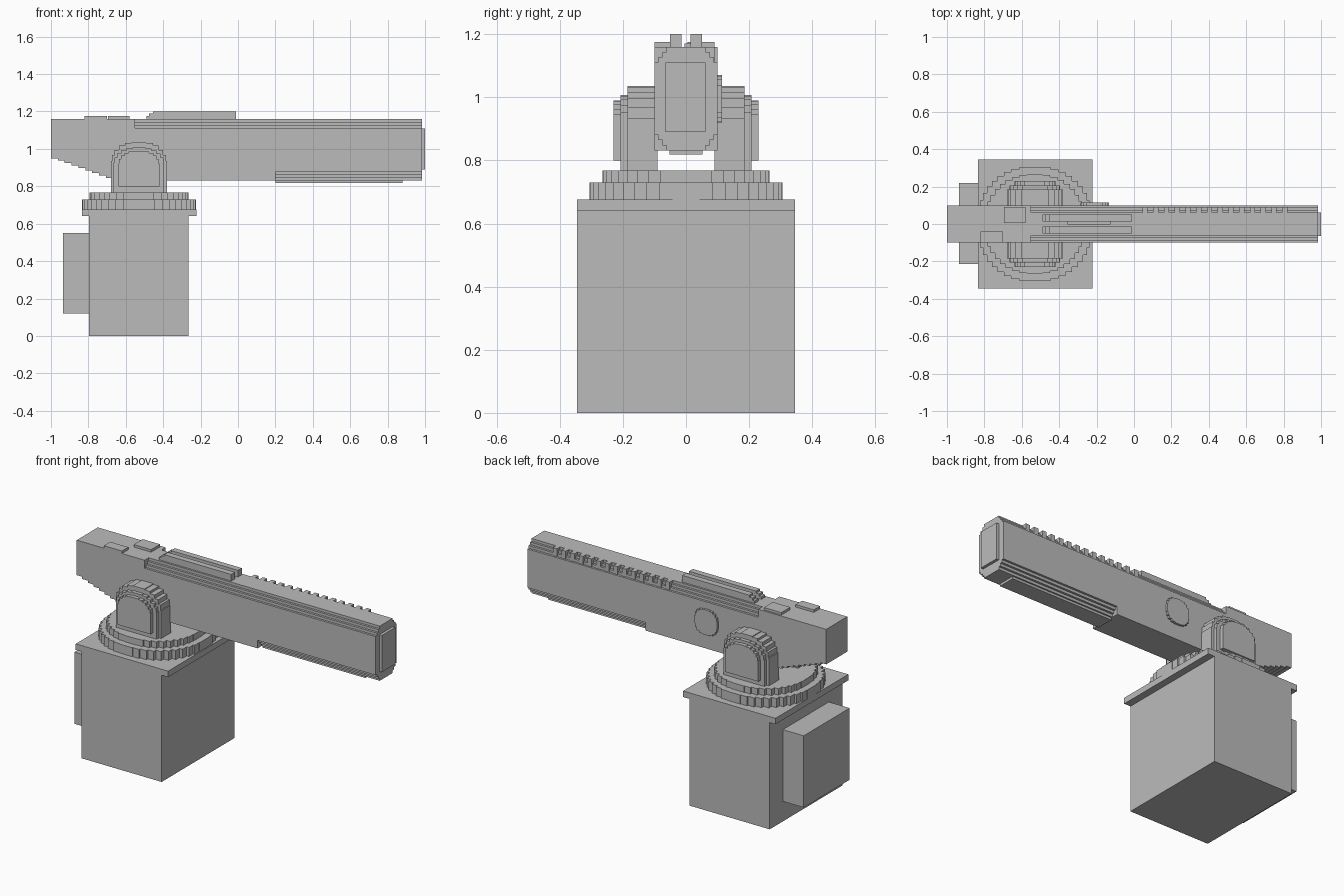
import bpy, bmesh, math
from mathutils import Vector

cube = bpy.data.objects.get("Cube")
if cube:
    bpy.data.objects.remove(cube, do_unlink=True)

grey = bpy.data.materials.new("plain_grey")
grey.use_nodes = True
grey.diffuse_color = (0.5, 0.5, 0.5, 1)
grey.node_tree.nodes["Principled BSDF"].inputs["Base Color"].default_value = (0.5, 0.5, 0.5, 1)


def prism(name, outline, axis, lo, hi):
    """Extrude a flat outline along one axis from lo to hi."""
    place = {"x": lambda a, b: (lo, a, b),
             "y": lambda a, b: (a, lo, b),
             "z": lambda a, b: (a, b, lo)}[axis]
    bm = bmesh.new()
    face = bm.faces.new([bm.verts.new(place(a, b)) for a, b in outline])
    out = bmesh.ops.extrude_face_region(bm, geom=[face])
    shift = Vector([hi - lo if c == axis else 0 for c in "xyz"])
    bmesh.ops.translate(bm, vec=shift, verts=[g for g in out["geom"] if isinstance(g, bmesh.types.BMVert)])
    bmesh.ops.recalc_face_normals(bm, faces=bm.faces)
    mesh = bpy.data.meshes.new(name)
    bm.to_mesh(mesh)
    bm.free()
    mesh.materials.append(grey)
    obj = bpy.data.objects.new(name, mesh)
    bpy.context.collection.objects.link(obj)
    return obj


def box(name, x, y, z):
    return prism(name, [(x[0], y[0]), (x[1], y[0]), (x[1], y[1]), (x[0], y[1])], "z", *z)


def stairs(points, first="v"):
    """Turn a line of points into right-angled steps."""
    path = [points[0]]
    for p, q in zip(points, points[1:]):
        path += [(p[0], q[1]) if first == "v" else (q[0], p[1]), q]
    return path


def quarter(rx, ry, n):
    return stairs([(rx * math.cos(math.pi / 2 * k / n), ry * math.sin(math.pi / 2 * k / n))
                   for k in range(n + 1)])[:-1]


def stepped_disc(name, cu, cv, r, n, axis, lo, hi):
    q = quarter(r, r, n)
    ring = q + [(-a, b) for a, b in reversed(q)]
    ring += [(-a, -b) for a, b in q[1:]] + [(a, -b) for a, b in reversed(q[1:])]
    return prism(name, [(cu + a, cv + b) for a, b in ring], axis, lo, hi)


# Pedestal with rear cabinet and top plate
CX = -0.53
box("pedestal", (-0.797, -0.265), (-0.345, 0.345), (0, 0.64))
box("pedestal_top_plate", (-0.835, -0.222), (-0.345, 0.345), (0.64, 0.676))
box("rear_cabinet", (-0.935, -0.797), (-0.215, 0.22), (0.12, 0.55))

# Turntable rings
stepped_disc("turntable_lower_ring", CX, 0, 0.305, 11, "z", 0.676, 0.73)
stepped_disc("turntable_upper_ring", CX, 0, 0.265, 10, "z", 0.73, 0.768)

# Support arms: arched layers that shrink outward
layers = [("arm", 0.15, 0.768, 1.035, 0.09, 0.185),
          ("arm_step", 0.135, 0.768, 1.007, 0.185, 0.207),
          ("arm_cover", 0.11, 0.80, 0.99, 0.207, 0.23)]
for side, sign in (("left", 1), ("right", -1)):
    for part, half, bottom, top, near, far in layers:
        arc = [(a, 0.90 + b) for a, b in quarter(half, top - 0.90, 6)]
        edge = [(half, bottom)] + arc
        outline = edge + [(-a, b) for a, b in reversed(edge)]
        prism(f"{side}_{part}", [(CX + a, b) for a, b in outline], "y",
              *sorted((sign * near, sign * far)))

# Rear housing with a stepped underside
TOP, LOW, HALF = 1.16, 0.832, 0.1
N = 9
slope = [(-1 + 0.33 * k / N, 0.95 + (LOW - 0.95) * k / N) for k in range(N + 1)]
prism("rear_housing", stairs(slope, "h") + [(-0.55, LOW), (-0.55, TOP), (-1, TOP)], "y", -HALF, HALF)


# Barrel housing: square below near the mount, stepped corners further forward
def corner(z, sign):
    return stairs([(HALF - 0.013 * k, z + sign * 0.016 * k) for k in range(4)],
                  "v" if sign < 0 else "h")


upper = stairs([(HALF - 0.013 * k, TOP - 0.048 + 0.016 * k) for k in range(4)], "h")
lower = stairs([(HALF - 0.013 * (3 - k), LOW + 0.016 * k) for k in range(4)], "v")


def mirrored(half_outline):
    return half_outline + [(-a, b) for a, b in reversed(half_outline)]


prism("barrel_housing_rear", mirrored([(HALF, LOW)] + upper), "x", -0.55, 0.2)
prism("barrel_housing_front", mirrored(lower + upper), "x", 0.2, 0.983)
box("barrel_end_plate", (0.983, 1.0), (-0.065, 0.062), (0.89, 1.11))
box("underside_plate", (0.2, 0.88), (-0.052, 0.052), (0.818, LOW))

# Top rails with a stepped rear end
for side, y in (("left", (0.014, 0.05)), ("right", (-0.05, -0.014))):
    ramp = stairs([(-0.49, TOP), (-0.475, 1.175), (-0.455, 1.188), (-0.43, 1.2)])
    prism(f"{side}_top_rail", ramp + [(-0.01, 1.2), (-0.01, TOP)], "y", *y)
box("rail_centre_strip", (-0.355, -0.125), (-0.004, 0.014), (TOP, 1.17))

# Hatches on the rear housing
box("left_hatch", (-0.695, -0.58), (0.005, 0.09), (TOP, 1.175))
box("right_hatch", (-0.82, -0.70), (-0.1, -0.04), (TOP, 1.175))

# Round side cover and the row of ribs on the left upper edge
stepped_disc("left_round_cover", -0.21, 0.995, 0.075, 5, "y", HALF, 0.114)
for i in range(14):
    x = 0.045 + 0.0575 * i
    box(f"left_rib_{i + 1}", (x, x + 0.028), (0.055, 0.09), (1.11, TOP))
